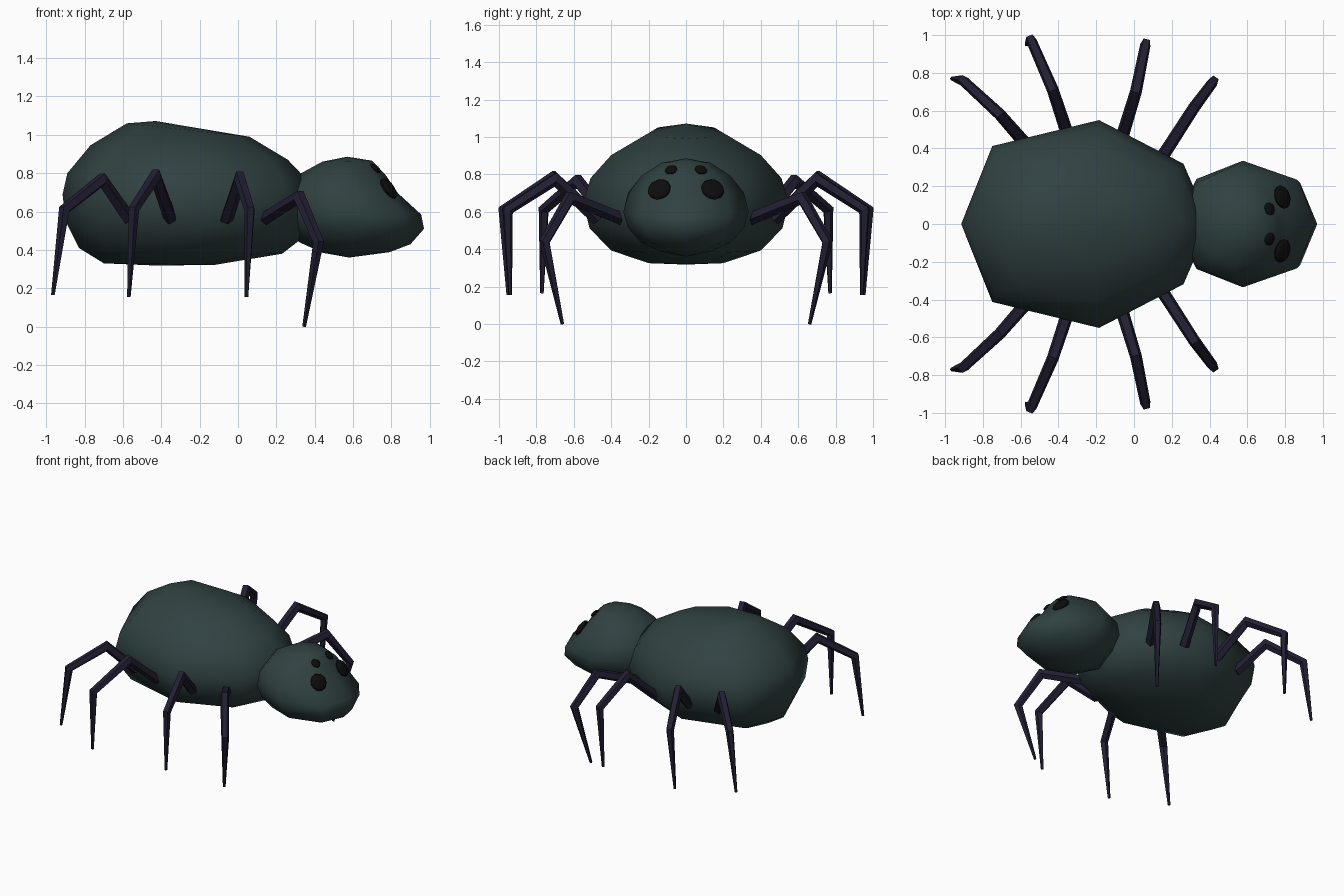
import bpy, bmesh, math
from mathutils import Vector, Matrix

if "Cube" in bpy.data.objects:
    bpy.data.objects.remove(bpy.data.objects["Cube"])


def material(name, rgb):
    m = bpy.data.materials.new(name)
    m.diffuse_color = (*rgb, 1)
    m.use_nodes = True
    m.node_tree.nodes["Principled BSDF"].inputs["Base Color"].default_value = m.diffuse_color
    return m


BODY = material("dark green grey", (0.030, 0.053, 0.053))
LEG = material("dark navy", (0.0155, 0.0135, 0.033))
EYE = material("black", (0.004, 0.004, 0.004))


def finish(bm, name, mat, smooth):
    bmesh.ops.recalc_face_normals(bm, faces=bm.faces[:])
    for f in bm.faces:
        f.smooth = smooth
    me = bpy.data.meshes.new(name)
    bm.to_mesh(me)
    bm.free()
    me.materials.append(mat)
    ob = bpy.data.objects.new(name, me)
    bpy.context.collection.objects.link(ob)
    return ob


def skin(bm, rings):
    for a, b in zip(rings, rings[1:]):
        n = len(a)
        for i in range(n):
            bm.faces.new((a[i], a[(i + 1) % n], b[(i + 1) % n], b[i]))


def egg(name, top, bottom, rings, plan):
    """Eight-sided egg: each ring is (back x, back z, front x, front z, half width)."""
    outline = plan + [(f, -w) for f, w in plan[-2:0:-1]]
    bm = bmesh.new()
    loops = []
    for xb, zb, xf, zf, w in rings:
        loops.append([bm.verts.new((xb + (xf - xb) * (f + 1) / 2, w * k,
                                    zb + (zf - zb) * (f + 1) / 2)) for f, k in outline])
    skin(bm, loops)
    for pole, loop in ((top, loops[0]), (bottom, loops[-1])):
        p = bm.verts.new((pole[0], 0, pole[1]))
        for i in range(8):
            bm.faces.new((p, loop[i], loop[(i + 1) % 8]))
    return finish(bm, name, BODY, True)


# Abdomen
egg("abdomen", (-0.43, 1.072), (-0.42, 0.318), [
    (-0.58, 1.06, 0.06, 0.99, 0.20),
    (-0.77, 0.945, 0.26, 0.87, 0.40),
    (-0.89, 0.80, 0.36, 0.765, 0.51),
    (-0.915, 0.69, 0.40, 0.62, 0.55),
    (-0.90, 0.55, 0.36, 0.48, 0.515),
    (-0.83, 0.41, 0.23, 0.38, 0.40),
    (-0.70, 0.33, -0.12, 0.322, 0.20)],
    [(-1, 0), (-0.75, 0.75), (0.11, 1), (0.79, 0.58), (1, 0)])

# Head
egg("head", (0.57, 0.886), (0.58, 0.36), [
    (0.44, 0.86, 0.70, 0.865, 0.13),
    (0.33, 0.80, 0.77, 0.79, 0.235),
    (0.25, 0.71, 0.835, 0.695, 0.31),
    (0.22, 0.61, 0.955, 0.585, 0.335),
    (0.25, 0.52, 0.97, 0.51, 0.31),
    (0.32, 0.44, 0.90, 0.43, 0.24),
    (0.44, 0.385, 0.79, 0.388, 0.13)],
    [(-1, 0), (-0.70, 0.71), (-0.03, 1), (0.75, 0.70), (1, 0)])

# Eyes: flattened balls lying on the slope of the head
for side, s in (("left", 1), ("right", -1)):
    for size, pos, r, nrm in (("large", (0.785, 0.143, 0.72), 0.064, (0.8, 0.25, 0.55)),
                              ("small", (0.718, 0.08, 0.825), 0.034, (0.62, 0.2, 0.75))):
        bm = bmesh.new()
        bmesh.ops.create_icosphere(bm, subdivisions=2, radius=r)
        turn = Vector((nrm[0], nrm[1] * s, nrm[2])).to_track_quat('Z', 'Y').to_matrix().to_4x4()
        place = Matrix.Translation((pos[0], pos[1] * s, pos[2]))
        bm.transform(place @ turn @ Matrix.Diagonal((1, 1, 0.42, 1)))
        finish(bm, f"{side}_{size}_eye", EYE, False)

# Legs: attachment, knee, ankle, foot
PATHS = {
    "front": [(0.12, 0.31, 0.55), (0.32, 0.62, 0.675), (0.42, 0.755, 0.44), (0.345, 0.66, 0.0)],
    "front_middle": [(-0.06, 0.47, 0.56), (0.01, 0.70, 0.775), (0.062, 0.955, 0.61), (0.045, 0.94, 0.155)],
    "rear_middle": [(-0.35, 0.47, 0.56), (-0.43, 0.71, 0.785), (-0.545, 0.975, 0.61), (-0.57, 0.95, 0.155)],
    "rear": [(-0.57, 0.42, 0.56), (-0.71, 0.58, 0.765), (-0.905, 0.76, 0.61), (-0.965, 0.77, 0.165)],
}
RADII = (0.036, 0.033, 0.029, 0.010)


def leg(name, pts):
    pts = [Vector(p) for p in pts]
    across = (pts[2] - pts[0]).cross(Vector((0, 0, 1))).normalized()
    bm = bmesh.new()
    loops = []
    for i, p in enumerate(pts):
        before = (p - pts[max(i - 1, 0)]).normalized()
        after = (pts[min(i + 1, 3)] - p).normalized()
        t = (before + after).normalized()
        v = t.cross(across).normalized()
        mitre = 1 / max(0.7, t.dot(after if i < 3 else before))
        loops.append([bm.verts.new(p + RADII[i] * (across * math.sin(a) + v * mitre * math.cos(a)))
                      for a in (k * math.tau / 5 for k in range(5))])
    skin(bm, loops)
    bm.faces.new(loops[0])
    bm.faces.new(loops[-1])
    finish(bm, name, LEG, False)


for label, path in PATHS.items():
    for side, s in (("left", 1), ("right", -1)):
        leg(f"{side}_{label}_leg", [(x, y * s, z) for x, y, z in path])
